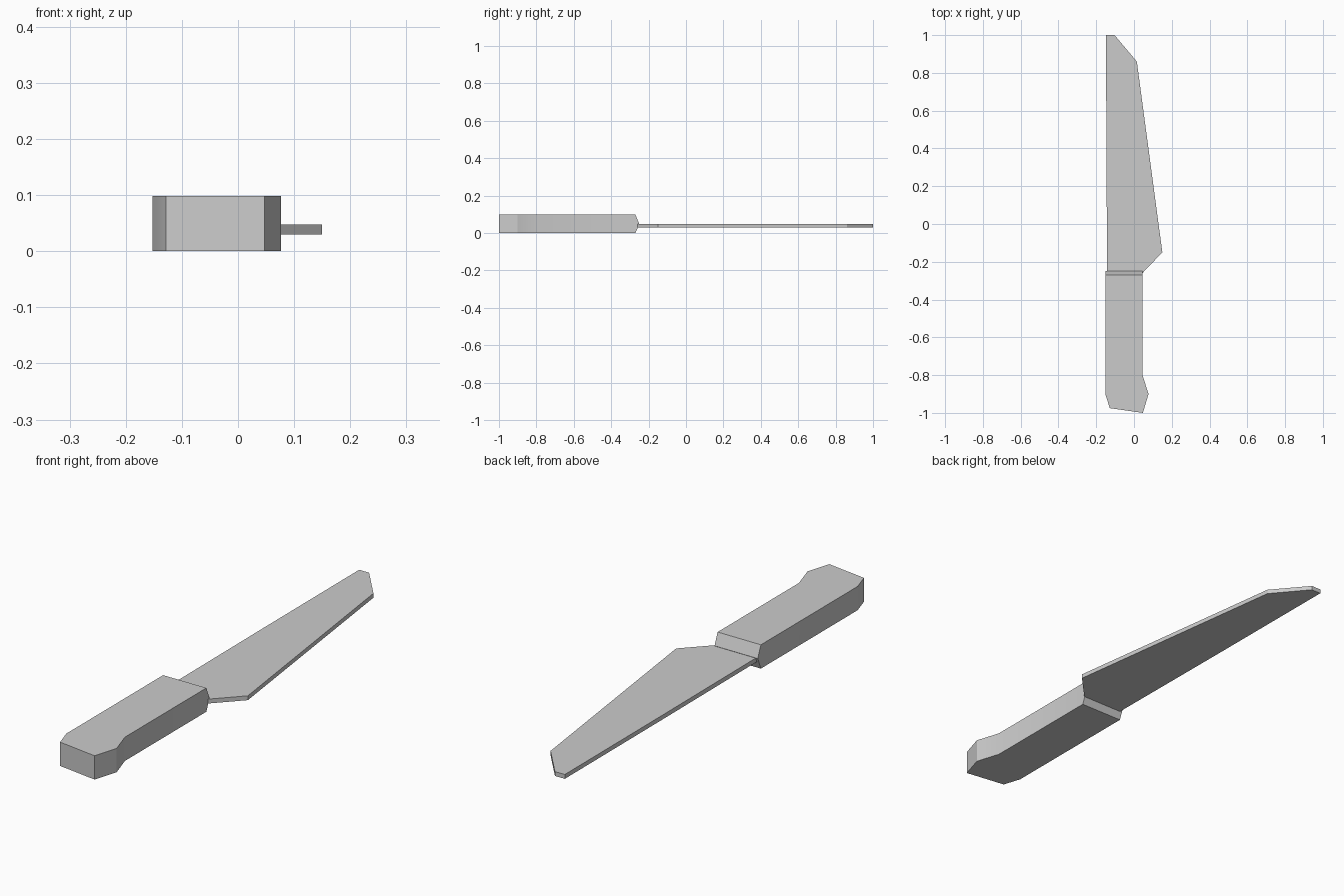
import bpy
import bmesh
import math

if "Cube" in bpy.data.objects:
    bpy.data.objects.remove(bpy.data.objects["Cube"], do_unlink=True)

grey = bpy.data.materials.new("light_grey")
grey.use_nodes = True
colour = (0.6, 0.6, 0.6, 1)
grey.diffuse_color = colour
grey.node_tree.nodes["Principled BSDF"].inputs["Base Color"].default_value = colour


def plate(name, outline, bottom, top, ridge=None):
    """Extrude a plan outline; ridge = (front y, z, new y) splits and pushes out the end."""
    bm = bmesh.new()
    base = bm.faces.new([bm.verts.new((x, y, bottom)) for x, y in outline])
    up = bmesh.ops.extrude_face_region(bm, geom=[base])["geom"]
    for v in up:
        if isinstance(v, bmesh.types.BMVert):
            v.co.z = top
    if ridge:
        end_y, z, out_y = ridge
        # Split only the upright edges at the blade end and pull them outwards
        uprights = [e for e in bm.edges
                    if all(abs(v.co.y - end_y) < 0.001 for v in e.verts)
                    and abs(e.verts[0].co.z - e.verts[1].co.z) > 0.01]
        end = [f for f in bm.faces if all(abs(v.co.y - end_y) < 0.001 for v in f.verts)][0]
        mids = []
        for e in uprights:
            v = bmesh.utils.edge_split(e, e.verts[0], 0.5)[1]
            v.co.y, v.co.z = out_y, z
            mids.append(v)
        bmesh.utils.face_split(end, mids[0], mids[1])
    bmesh.ops.recalc_face_normals(bm, faces=bm.faces)
    mesh = bpy.data.meshes.new(name)
    bm.to_mesh(mesh)
    bm.free()
    mesh.materials.append(grey)
    obj = bpy.data.objects.new(name, mesh)
    bpy.context.collection.objects.link(obj)
    bpy.ops.object.select_all(action="DESELECT")
    obj.select_set(True)
    bpy.context.view_layer.objects.active = obj
    bpy.ops.object.shade_smooth_by_angle(angle=math.radians(30))
    return obj


# Handle with a flared butt and a ridged collar end
plate("handle",
      [(-0.152, -0.27), (-0.152, -0.9), (-0.128, -0.975), (0.047, -1.0),
       (0.077, -0.9), (0.045, -0.8), (0.045, -0.27)],
      0, 0.098, ridge=(-0.27, 0.049, -0.25))

# Thin blade, rooted in the handle
plate("blade",
      [(-0.142, -0.265), (0.04, -0.265), (0.15, -0.15), (0.015, 0.86),
       (-0.103, 1.0), (-0.148, 1.0), (-0.146, 0.36)],
      0.03, 0.048)
